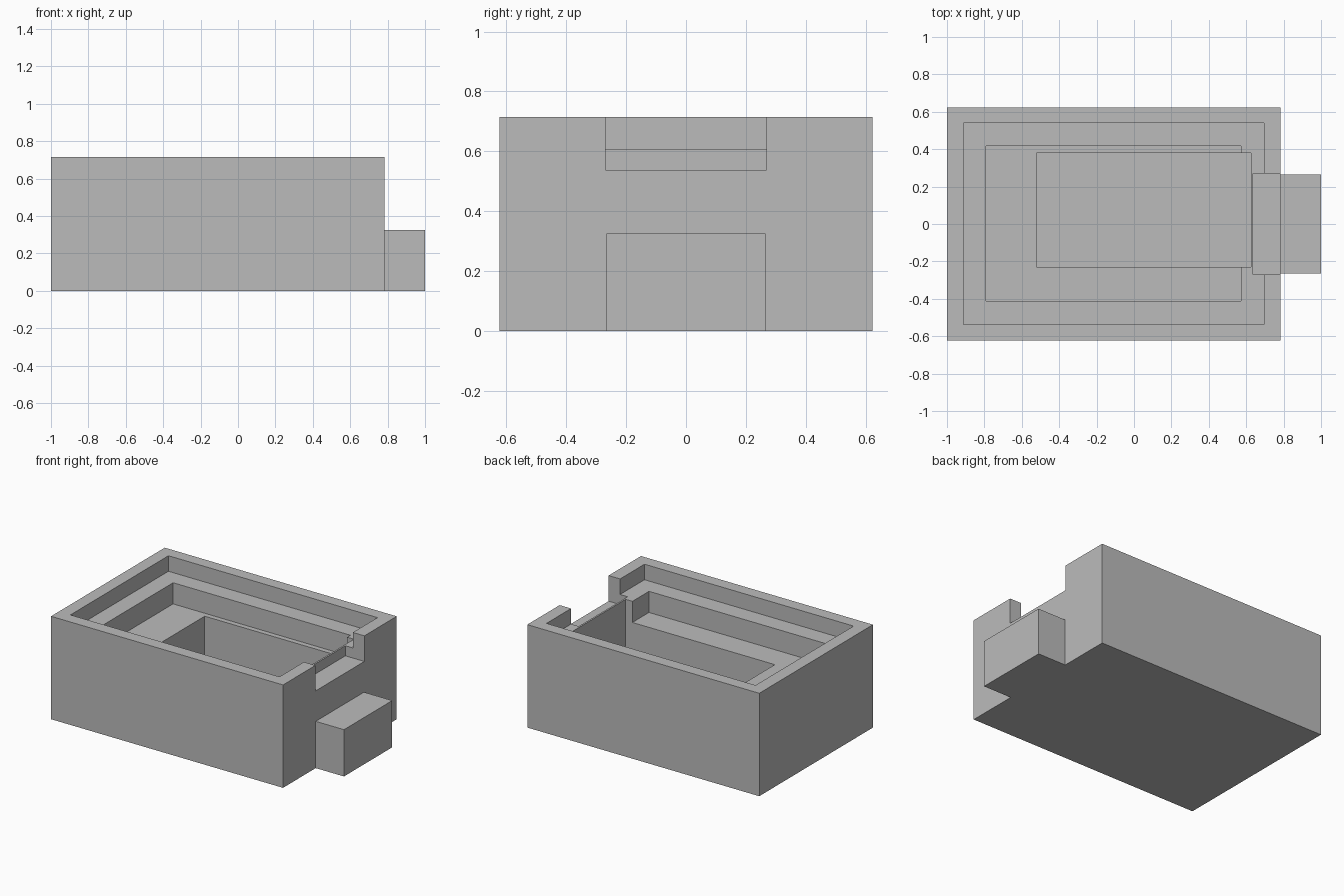
import bpy

default_cube = bpy.data.objects.get("Cube")
if default_cube:
    bpy.data.objects.remove(default_cube, do_unlink=True)

grey = bpy.data.materials.new("plain_grey")
grey.use_nodes = True
GREY = (0.5, 0.5, 0.5, 1)
grey.diffuse_color = GREY
grey.node_tree.nodes["Principled BSDF"].inputs["Base Color"].default_value = GREY


def box(name, x, y, z):
    """Box spanning the given (min, max) ranges."""
    spans = (x, y, z)
    bpy.ops.mesh.primitive_cube_add(size=1, location=[sum(s) / 2 for s in spans])
    ob = bpy.context.object
    ob.name = name
    ob.scale = [s[1] - s[0] for s in spans]
    bpy.ops.object.transform_apply(location=True, rotation=False, scale=True)
    ob.data.materials.append(grey)
    return ob


def combine(target, tool, operation):
    """Apply a boolean and discard the tool."""
    tool.hide_render = True
    mod = target.modifiers.new(operation.lower(), "BOOLEAN")
    mod.operation = operation
    mod.solver = "EXACT"
    mod.object = tool
    bpy.context.view_layer.objects.active = target
    bpy.ops.object.modifier_apply(modifier=mod.name)
    bpy.data.objects.remove(tool, do_unlink=True)


ABOVE = 1.0

# Outer body with the connector block on its end
housing = box("housing", (-1, 0.783), (-0.624, 0.624), (0, 0.715))
block = box("end_block", (0.6, 1), (-0.265, 0.265), (0, 0.325))
combine(housing, block, "UNION")

# Stepped cavity: lid ledge, shallow tray, deep pocket, then the end notch
cuts = [
    ("lid_ledge", (-0.912, 0.695), (-0.537, 0.539), 0.607),
    ("tray", (-0.79, 0.573), (-0.412, 0.416), 0.46),
    ("pocket", (-0.522, 0.625), (-0.23, 0.38), 0.09),
    ("end_notch", (0.637, 0.9), (-0.269, 0.269), 0.537),
]
for name, x, y, floor in cuts:
    combine(housing, box(name + "_cutter", x, y, (floor, ABOVE)), "DIFFERENCE")
